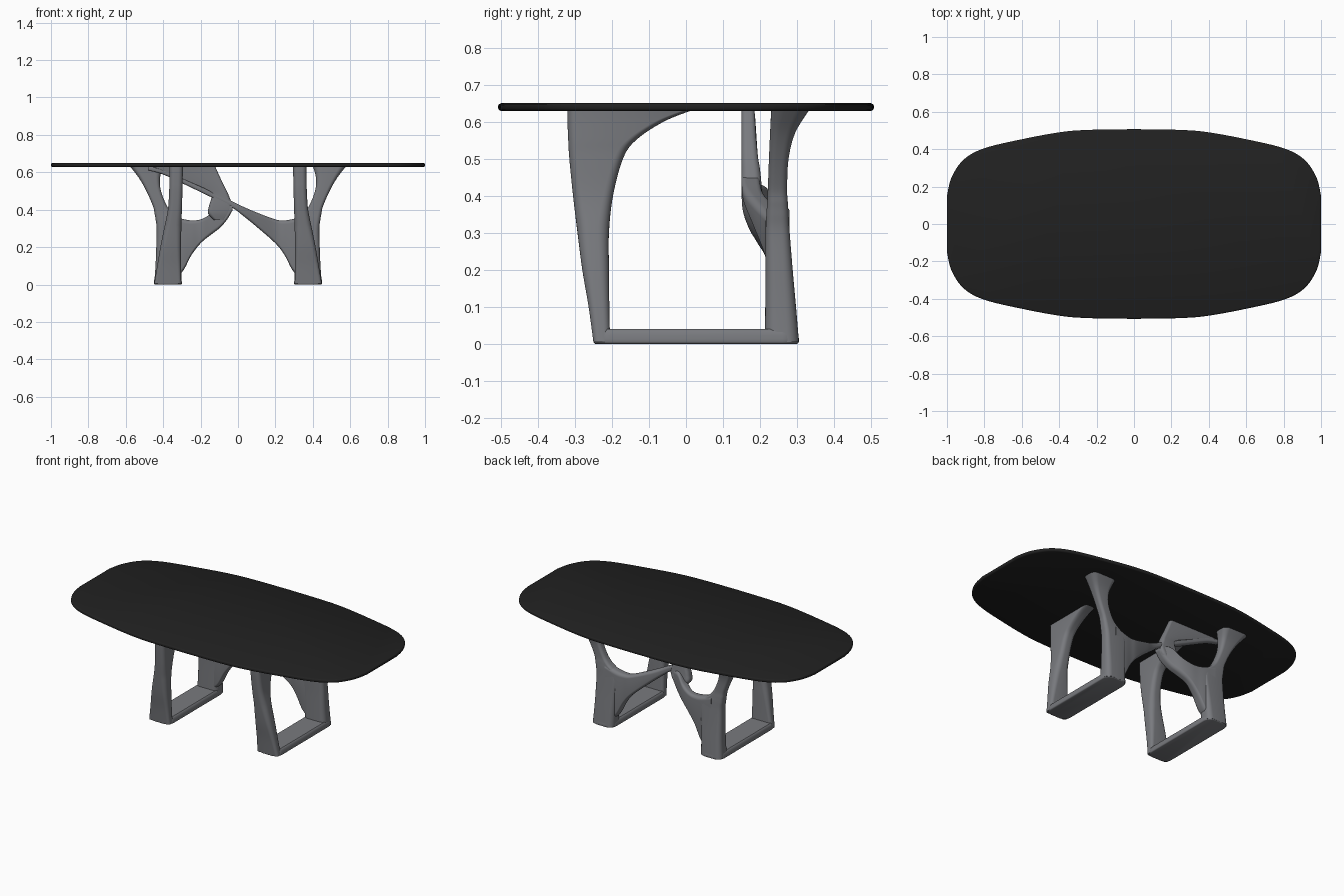
import bpy, bmesh, math
from mathutils import Vector


def material(name, rgb):
    m = bpy.data.materials.new(name)
    m.diffuse_color = (*rgb, 1)
    return m


BLACK = material("black_top", (0.015, 0.015, 0.015))
GREY = material("grey_metal", (0.19, 0.195, 0.21))


def smooth_rows(rows, steps):
    """Catmull-Rom interpolation through rows of numbers."""
    out = []
    for i in range(len(rows) - 1):
        a, b, c, d = (Vector(rows[max(0, min(len(rows) - 1, i + k))]) for k in (-1, 0, 1, 2))
        for s in range(steps):
            t = s / steps
            out.append(0.5 * (2 * b + (c - a) * t + (2 * a - 5 * b + 4 * c - d) * t * t
                              + (3 * b - a - 3 * c + d) * t ** 3))
    out.append(Vector(rows[-1]))
    return out


def rounded_rect(u0, u1, v0, v1, k):
    r = k * min(u1 - u0, v1 - v0) / 2
    pts = []
    for q, (cu, cv) in enumerate([(u1 - r, v1 - r), (u0 + r, v1 - r), (u0 + r, v0 + r), (u1 - r, v0 + r)]):
        for s in range(7):
            a = math.pi / 2 * (q + s / 6)
            pts.append((cu + r * math.cos(a), cv + r * math.sin(a)))
    return pts


def finish(name, bm, mat, angle=40):
    bmesh.ops.recalc_face_normals(bm, faces=bm.faces)
    me = bpy.data.meshes.new(name)
    bm.to_mesh(me)
    bm.free()
    me.materials.append(mat)
    me.polygons.foreach_set("use_smooth", [True] * len(me.polygons))
    me.set_sharp_from_angle(angle=math.radians(angle))
    ob = bpy.data.objects.new(name, me)
    bpy.context.collection.objects.link(ob)
    return ob


def loft(name, rows, axis, sx=1, k=0.7, steps=6):
    """Rows are (pos, u0, u1, v0, v1); axis z: u=x v=y, axis x: u=y v=z."""
    bm = bmesh.new()
    rings = []
    for p, u0, u1, v0, v1 in smooth_rows(rows, steps):
        ring = []
        for u, v in rounded_rect(u0, u1, v0, v1, k):
            co = (u, v, p) if axis == "z" else (p, u, v)
            ring.append(bm.verts.new((co[0] * sx, co[1], co[2])))
        rings.append(ring)
    n = len(rings[0])
    for a, b in zip(rings, rings[1:]):
        for i in range(n):
            bm.faces.new((a[i], a[(i + 1) % n], b[(i + 1) % n], b[i]))
    bm.faces.new(rings[0])
    bm.faces.new(rings[-1])
    return finish(name, bm, GREY)


# Tabletop: one quarter outline, mirrored around, extruded with a rounded rim
quarter = [p.to_tuple() for p in smooth_rows(
    [(1, 0.15), (0.975, 0.25), (0.91, 0.345), (0.8, 0.405), (0.6, 0.453),
     (0.4, 0.49), (0.25, 0.503), (0, 0.507)], 6)]
half = quarter + [(-x, y) for x, y in quarter[-2::-1]]
outline = half + [(-x, -y) for x, y in half]
bm = bmesh.new()
rings = []
for z, inset in [(0.628, 0.008), (0.631, 0.002), (0.635, 0), (0.643, 0), (0.647, 0.002), (0.65, 0.008)]:
    rings.append([bm.verts.new((x * (1 - inset), y * (1 - 2 * inset), z)) for x, y in outline])
for a, b in zip(rings, rings[1:]):
    for i in range(len(a)):
        j = (i + 1) % len(a)
        bm.faces.new((a[i], a[j], b[j], b[i]))
bm.faces.new(rings[0])
bm.faces.new(rings[-1])
finish("tabletop", bm, BLACK, 60)

for side, sx in (("left", -1), ("right", 1)):
    # Floor bar joining front and back legs
    loft(side + "_floor_bar", [(0, 0.305, 0.445, -0.245, 0.3), (0.006, 0.3, 0.45, -0.25, 0.305),
                               (0.03, 0.303, 0.447, -0.247, 0.302), (0.04, 0.31, 0.44, -0.24, 0.295)],
         "z", sx, 0.6, 3)
    # Front leg: broad sideways at the floor, broad front to back at the top
    loft(side + "_front_leg", [
        (0.005, 0.303, 0.448, -0.25, -0.205), (0.1, 0.305, 0.432, -0.263, -0.207),
        (0.2, 0.305, 0.415, -0.28, -0.208), (0.3, 0.303, 0.395, -0.293, -0.208),
        (0.4, 0.3, 0.375, -0.305, -0.197), (0.5, 0.297, 0.368, -0.315, -0.17),
        (0.55, 0.296, 0.367, -0.318, -0.135), (0.6, 0.295, 0.366, -0.32, -0.06),
        (0.632, 0.295, 0.366, -0.32, 0.02)], "z", sx)
    # Back leg with its outer branch
    loft(side + "_back_leg", [
        (0.005, 0.303, 0.448, 0.213, 0.305), (0.1, 0.3, 0.441, 0.214, 0.297),
        (0.2, 0.295, 0.437, 0.215, 0.288), (0.3, 0.29, 0.435, 0.215, 0.28),
        (0.35, 0.315, 0.441, 0.217, 0.277), (0.38, 0.35, 0.446, 0.219, 0.275),
        (0.42, 0.38, 0.455, 0.221, 0.273), (0.5, 0.412, 0.49, 0.224, 0.277),
        (0.57, 0.417, 0.53, 0.227, 0.295), (0.632, 0.4, 0.578, 0.23, 0.333)], "z", sx)

# Long arm sweeping from the right back leg up to the left underside of the top
root = [(0.37, 0.22, 0.28, 0.02, 0.375), (0.3, 0.215, 0.278, 0.065, 0.352),
        (0.25, 0.215, 0.272, 0.155, 0.343), (0.2, 0.214, 0.265, 0.22, 0.348)]
loft("long_arm", root + [
    (0.1, 0.18, 0.235, 0.308, 0.385), (0.03, 0.157, 0.21, 0.365, 0.415),
    (-0.03, 0.15, 0.2, 0.41, 0.444), (-0.15, 0.15, 0.195, 0.47, 0.502),
    (-0.3, 0.15, 0.19, 0.542, 0.574), (-0.4, 0.15, 0.187, 0.588, 0.618),
    (-0.48, 0.15, 0.185, 0.61, 0.633)], "x")

# Short arm from the left back leg to the meeting point
loft("short_arm", [(-x, *r) for x, *r in root] + [
    (-0.15, 0.19, 0.25, 0.262, 0.375), (-0.1, 0.168, 0.225, 0.3, 0.425),
    (-0.06, 0.153, 0.207, 0.345, 0.43), (-0.03, 0.15, 0.195, 0.395, 0.435)], "x")

# Triangular blade rising from the meeting point to the top
loft("upper_blade", [
    (0.345, -0.13, -0.065, 0.158, 0.21), (0.38, -0.16, -0.04, 0.152, 0.21),
    (0.42, -0.155, -0.03, 0.15, 0.205), (0.47, -0.142, -0.047, 0.15, 0.2),
    (0.5, -0.16, -0.06, 0.15, 0.195), (0.55, -0.27, -0.085, 0.15, 0.19),
    (0.6, -0.385, -0.108, 0.15, 0.187), (0.632, -0.47, -0.122, 0.15, 0.185)], "z")
